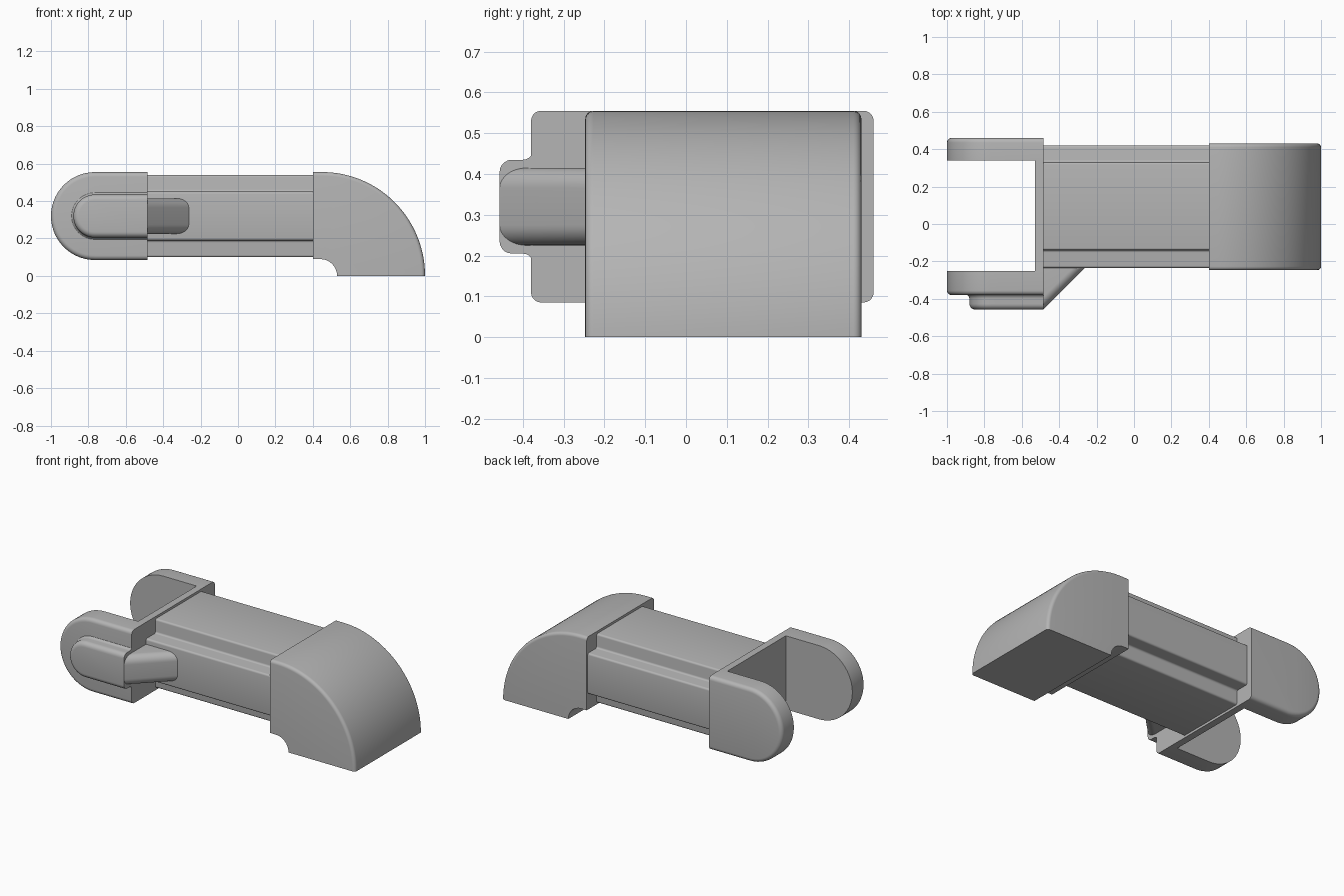
import bpy, bmesh
from math import sin, cos, pi, radians

if "Cube" in bpy.data.objects:
    bpy.data.objects.remove(bpy.data.objects["Cube"])

grey = bpy.data.materials.new("mid grey")
grey.use_nodes = True
GREY = (0.46, 0.46, 0.46, 1)
grey.diffuse_color = GREY
grey.node_tree.nodes["Principled BSDF"].inputs["Base Color"].default_value = GREY


def arc(cx, cz, rx, rz, start, end, n):
    angles = [radians(start + (end - start) * i / n) for i in range(n + 1)]
    return [(cx + rx * cos(a), cz + rz * sin(a)) for a in angles]


def loft(name, rings, round_x=0):
    """Skin a stack of equal closed rings; round_x softens edges along x."""
    bm = bmesh.new()
    rows = [[bm.verts.new(p) for p in ring] for ring in rings]
    n = len(rows[0])
    for a, b in zip(rows, rows[1:]):
        for i in range(n):
            j = (i + 1) % n
            bm.faces.new((a[i], a[j], b[j], b[i]))
    bm.faces.new(rows[0])
    bm.faces.new(rows[-1])
    if round_x:
        long_edges = [e for e in bm.edges
                      if abs(e.verts[0].co.x - e.verts[1].co.x) > 0.1]
        bmesh.ops.bevel(bm, geom=long_edges, offset=round_x, segments=4,
                        profile=0.5, affect='EDGES')
    bmesh.ops.recalc_face_normals(bm, faces=bm.faces)
    mesh = bpy.data.meshes.new(name)
    bm.to_mesh(mesh)
    bm.free()
    mesh.materials.append(grey)
    obj = bpy.data.objects.new(name, mesh)
    bpy.context.collection.objects.link(obj)
    bpy.ops.object.select_all(action='DESELECT')
    obj.select_set(True)
    bpy.context.view_layer.objects.active = obj
    bpy.ops.object.shade_smooth_by_angle(angle=radians(35))
    return obj


def rounded_edge(y, direction, r, n=5):
    """(y, inset) steps of a rounded rim that ends at y."""
    steps = [pi / 2 * i / n for i in range(n + 1)]
    return [(y - direction * r * (1 - sin(t)), r * (1 - cos(t))) for t in steps]


def tongue(name, cx, r, levels):
    """Plate with one half-round end and a flat end, stacked along y."""
    rings = []
    for y, inset in levels:
        outline = arc(cx, 0.32, r - inset, r - inset, 90, 270, 28)
        outline += [(FORK_END, outline[-1][1]), (FORK_END, outline[0][1])]
        rings.append([(x, y, z) for x, z in outline])
    return loft(name, rings)


FORK_END = -0.485

# Fork arms: rims rounded on the outer sides only
tongue("front_fork_arm", -0.765, 0.235, [(-0.25, 0)] + rounded_edge(-0.38, -1, 0.025))
tongue("back_fork_arm", -0.765, 0.235, [(0.34, 0)] + rounded_edge(0.46, 1, 0.025))

# Raised boss with a flared foot and rounded rim
foot = [(-0.375 - 0.025 * (1 - cos(pi * i / 10)), -0.025 * (1 - sin(pi * i / 10)))
        for i in range(6)]
tongue("boss", -0.765, 0.115, foot + rounded_edge(-0.457, -1, 0.03))

# Web joining the arms
loft("fork_web", [[(x, -0.26, 0.085), (x, 0.35, 0.085), (x, 0.35, 0.555), (x, -0.26, 0.555)]
                  for x in (-0.53, FORK_END)])

# Sloping rib that runs from the boss into the beam
rib = [(-0.22, 0.415)] + arc(-0.39, 0.365, 0.067, 0.05, 90, 180, 8)
rib += arc(-0.39, 0.275, 0.067, 0.05, 180, 270, 8) + [(-0.22, 0.225)]
loft("sloping_rib", [[(FORK_END + d, y + d, z) for y, z in rib] for d in (0, 0.235)])

# Beam with stepped corners
y0, y1, y2, y3 = -0.235, -0.14, 0.33, 0.42
z0, z1, z2, z3 = 0.1, 0.19, 0.45, 0.54
cross = [(y1, z0), (y2, z0), (y2, z1), (y3, z1), (y3, z2), (y2, z2),
         (y2, z3), (y1, z3), (y1, z2), (y0, z2), (y0, z1), (y1, z1)]
loft("beam", [[(x, y, z) for y, z in cross] for x in (-0.5, 0.42)], round_x=0.012)

# Curved foot with softened sides
rings = []
for y, inset in rounded_edge(-0.247, -1, 0.02)[::-1] + rounded_edge(0.43, 1, 0.02):
    outline = arc(0.45, 0, 0.55 - inset, 0.555 - inset, 0, 90, 36)
    outline += [(0.4, 0.555 - inset), (0.4, 0.09)]
    outline += arc(0.44, 0, 0.09, 0.09, 90, 0, 8)
    rings.append([(x, y, z) for x, z in outline])
loft("curved_foot", rings)
